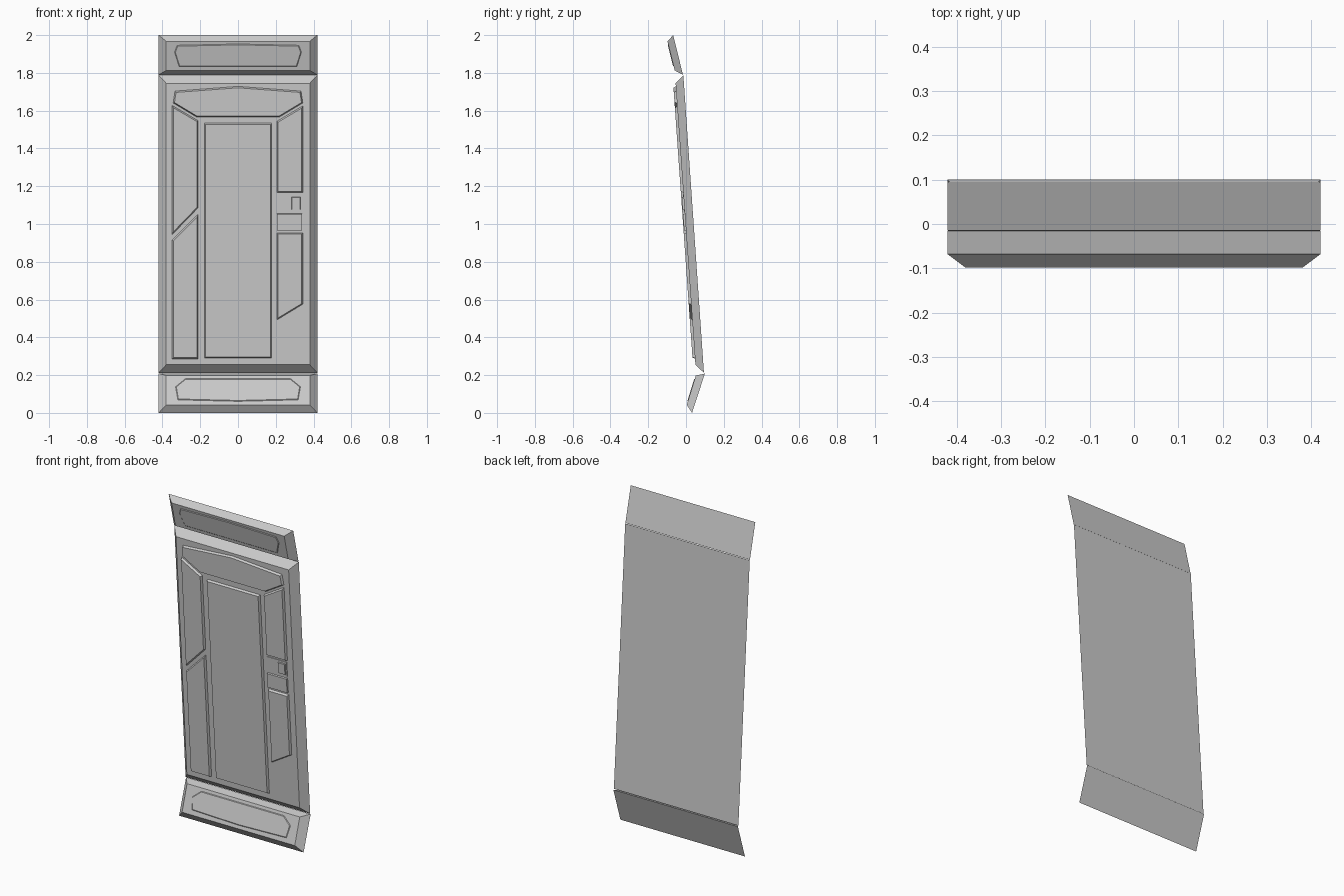
import bpy
from mathutils import Vector

if "Cube" in bpy.data.objects:
    bpy.data.objects.remove(bpy.data.objects["Cube"])


def make_object(name, verts, faces):
    mesh = bpy.data.meshes.new(name)
    mesh.from_pydata(verts, [], faces)
    mesh.update()
    obj = bpy.data.objects.new(name, mesh)
    bpy.context.collection.objects.link(obj)
    return obj


def loft(name, back, front):
    """Closed solid between two matching loops (counter-clockwise seen from the front)."""
    n = len(back)
    faces = [tuple(range(n, 2 * n)), tuple(reversed(range(n)))]
    faces += [(i, (i + 1) % n, n + (i + 1) % n, n + i) for i in range(n)]
    return make_object(name, back + front, faces)


def inset(points, d):
    """Mitred inward offset of a counter-clockwise outline."""
    pts = [Vector(p) for p in points]
    out = []
    for i, p in enumerate(pts):
        a = (p - pts[i - 1]).normalized()
        b = (pts[(i + 1) % len(pts)] - p).normalized()
        na, nb = Vector((-a.y, a.x)), Vector((-b.y, b.x))
        out.append(p + (na + nb) * (d / (1 + na.dot(nb))))
    return out


def rect_loop(half, low, high):
    return [(-half, *low), (half, *low), (half, *high), (-half, *high)]


def slab(name, back_low, back_high, front_low, front_high):
    """Wall section with chamfered borders; profile points are (y, z)."""
    loft(name, rect_loop(0.42, back_low, back_high), rect_loop(0.38, front_low, front_high))
    return Vector(front_low), Vector(front_high)


def panel(name, face, outline, height, bevel=0.008):
    """Raised bevelled plate on a slab's front plane; outline is (x, z)."""
    low, high = face
    d = (high - low).normalized()
    normal = Vector((-d.y, d.x))

    def place(points, h):
        res = []
        for x, z in points:
            p = low + (high - low) * ((z - low.y) / (high.y - low.y)) + normal * h
            res.append((x, p.x, p.y))
        return res

    area = sum(p[0] * q[1] - q[0] * p[1] for p, q in zip(outline, outline[1:] + outline[:1]))
    if area < 0:
        outline = outline[::-1]
    loft(name, place(outline, -0.003), place(inset(outline, bevel), height))


def box(x0, x1, z0, z1):
    return [(x0, z0), (x1, z0), (x1, z1), (x0, z1)]


def mirrored(half):
    """Complete a right-hand outline with its mirror image."""
    return half + [(-x, z) for x, z in reversed(half) if x > 0]


# Three wall sections: tilted header, main leaf, kick plate
header = slab("header_slab", (-0.016, 1.79), (-0.068, 2.0), (-0.060, 1.813), (-0.098, 1.967))
main = slab("main_slab", (0.095, 0.212), (-0.014, 1.788), (0.050, 0.255), (-0.055, 1.745))
kick = slab("kick_slab", (0.032, 0.0), (0.100, 0.208), (0.004, 0.042), (0.052, 0.198))

# Shallow plates on header and kick plate
panel("header_plate", header,
      mirrored([(0, 1.957), (0.325, 1.95), (0.34, 1.91), (0.315, 1.83)]), 0.003)
panel("kick_plate", kick,
      mirrored([(0.28, 0.185), (0.335, 0.14), (0.322, 0.065), (0, 0.057)]), 0.003)

# Raised panels on the main leaf
H = 0.013
panel("top_panel", main,
      mirrored([(0, 1.73), (0.335, 1.705), (0.345, 1.64), (0.22, 1.565)]), H)
panel("centre_panel", main, box(-0.18, 0.18, 0.288, 1.535), H)
panel("left_upper_panel", main,
      [(-0.35, 1.63), (-0.21, 1.548), (-0.21, 1.085), (-0.35, 0.94)], H)
panel("left_lower_panel", main,
      [(-0.35, 0.915), (-0.21, 1.055), (-0.21, 0.285), (-0.35, 0.285)], H)
panel("right_upper_panel", main,
      [(0.205, 1.545), (0.345, 1.628), (0.345, 1.165), (0.205, 1.165)], H)
panel("right_lower_panel", main,
      [(0.205, 0.955), (0.345, 0.955), (0.345, 0.575), (0.205, 0.49)], H)

# Control cluster
panel("control_box", main, box(0.205, 0.34, 0.965, 1.055), 0.010, 0.002)
panel("control_base", main, box(0.205, 0.34, 1.065, 1.158), 0.003, 0.002)
panel("control_button", main, box(0.282, 0.332, 1.075, 1.145), 0.010, 0.003)
